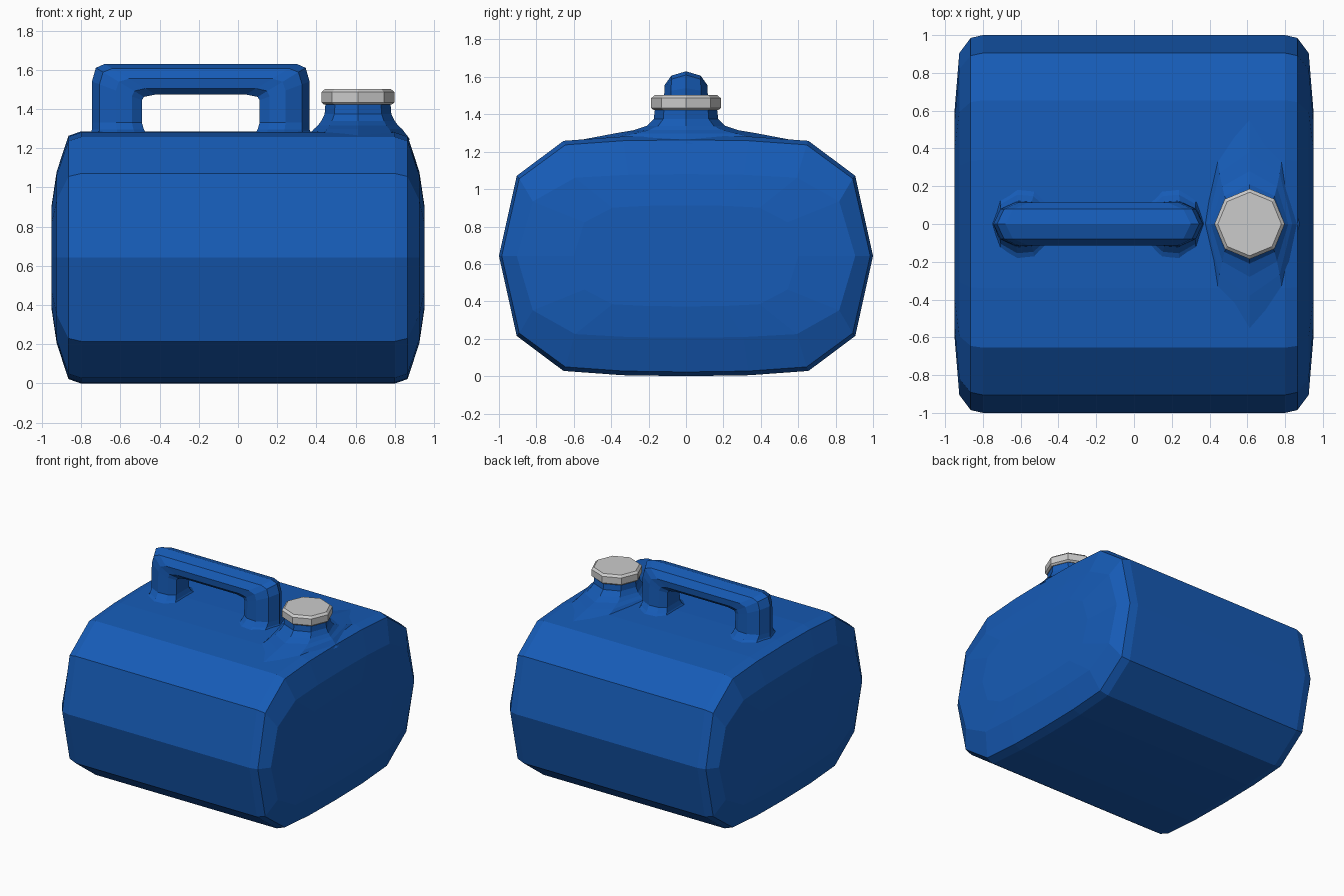
import bpy, bmesh
from math import cos, sin, pi

if "Cube" in bpy.data.objects:
    bpy.data.objects.remove(bpy.data.objects["Cube"])

blue = bpy.data.materials.new("blue_plastic")
blue.diffuse_color = (0.008, 0.105, 0.47, 1)
blue.use_nodes = True
blue.node_tree.nodes["Principled BSDF"].inputs["Base Color"].default_value = blue.diffuse_color


def loft(name, rings, mat=None):
    """Skin a list of equal-length vertex rings and close both ends."""
    bm = bmesh.new()
    loops = [[bm.verts.new(p) for p in ring] for ring in rings]
    n = len(loops[0])
    for a, b in zip(loops, loops[1:]):
        for i in range(n):
            j = (i + 1) % n
            bm.faces.new((a[i], a[j], b[j], b[i]))
    bm.faces.new(loops[0])
    bm.faces.new(loops[-1])
    bmesh.ops.recalc_face_normals(bm, faces=bm.faces)
    me = bpy.data.meshes.new(name)
    bm.to_mesh(me)
    bm.free()
    if mat:
        me.materials.append(mat)
    ob = bpy.data.objects.new(name, me)
    bpy.context.collection.objects.link(ob)
    return ob


# Tank: faceted barrel section lofted along x, domed at both ends
MID = 0.643
quarter = [(1.0, 0), (0.905, 0.428), (0.655, 0.615), (0.34, 0.638)]
half = quarter + [(0, 0.643)] + [(-y, z) for y, z in reversed(quarter)]
section = half + [(y, -z) for y, z in reversed(half[1:-1])]
stations = [(0.80, 1, 1), (0.865, 0.985, 0.965), (0.925, 0.905, 0.68), (0.95, 0.6, 0.42)]
stations = [(-x, a, b) for x, a, b in reversed(stations)] + stations
loft("tank", [[(x, y * a, MID + z * b) for y, z in section] for x, a, b in stations], blue)

# Handle: one arch, each station = inner x, z, outer x, z, half width
arch = [(-0.465, 1.27, -0.755, 1.27, 0.21), (-0.48, 1.295, -0.745, 1.295, 0.155),
        (-0.49, 1.33, -0.745, 1.33, 0.122), (-0.49, 1.445, -0.745, 1.54, 0.117),
        (-0.48, 1.462, -0.725, 1.61, 0.115), (-0.42, 1.474, -0.68, 1.63, 0.115)]
CX = -0.19
arch += [(2 * CX - a, b, 2 * CX - c, d, w) for a, b, c, d, w in reversed(arch)]
side = [(0.68, 0.85), (1, 0.52), (0.95, 0.2), (0.65, 0)]
grip = [(0, 1)] + side + [(-y, v) for y, v in reversed(side)]
loft("handle", [[(a + (c - a) * v, y * w, b + (d - b) * v) for y, v in grip]
                for a, b, c, d, w in arch], blue)


def octagons(levels):
    """Rings of eight points about the spout axis from (z, rx, ry)."""
    return [[(0.612 + rx * cos(i * pi / 4), ry * sin(i * pi / 4), z) for i in range(8)]
            for z, rx, ry in levels]


# Spout neck flaring into the tank top
loft("spout_neck", octagons([(1.245, 0.265, 0.66), (1.298, 0.225, 0.38), (1.315, 0.205, 0.28),
                             (1.338, 0.188, 0.21), (1.375, 0.17, 0.172), (1.44, 0.165, 0.165)]), blue)

# Screw cap
loft("screw_cap", octagons([(1.422, 0.172, 0.172), (1.434, 0.186, 0.186),
                            (1.486, 0.186, 0.186), (1.502, 0.168, 0.168)]))
